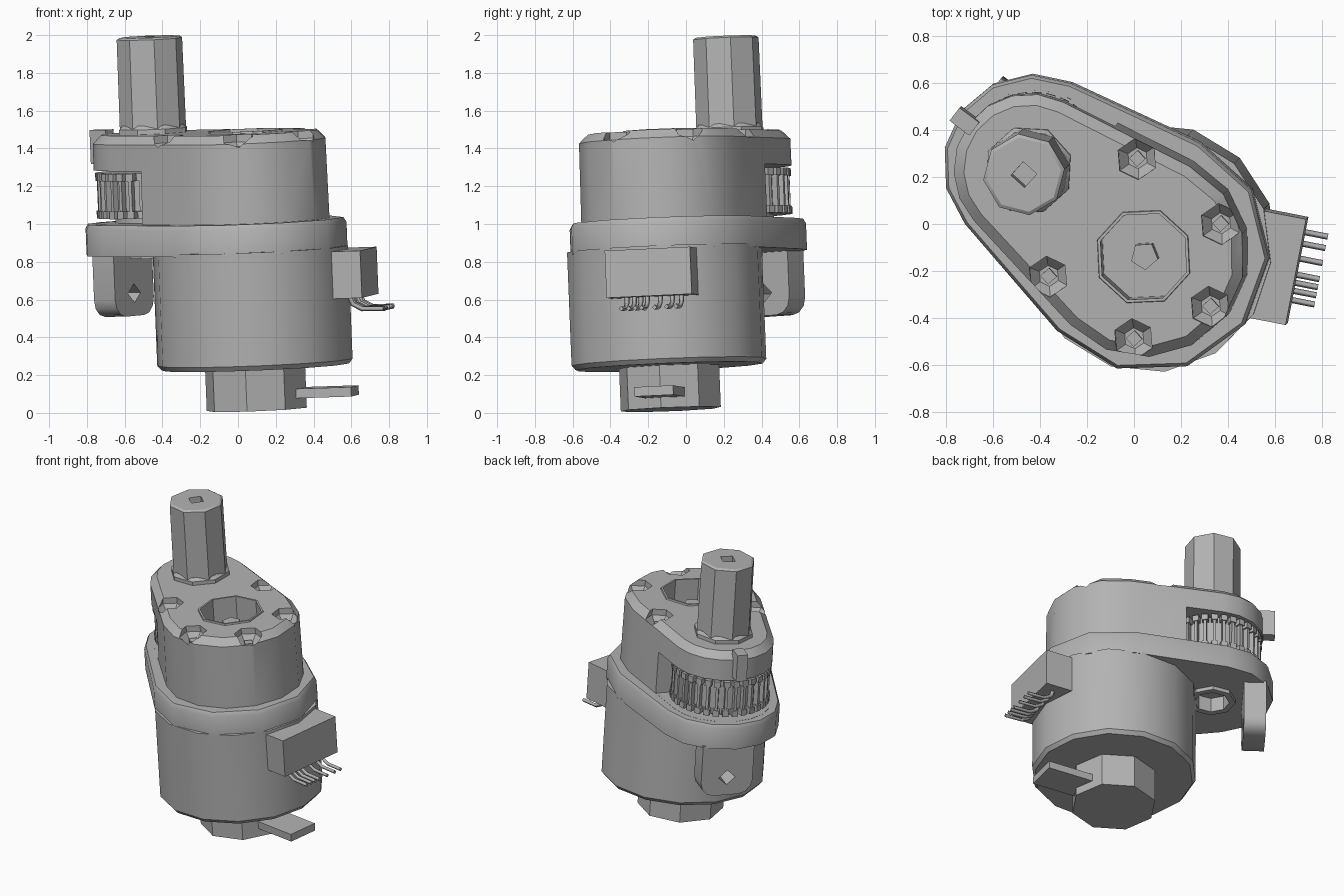
import bpy, bmesh
from math import sin, cos, pi, radians, acos
from mathutils import Matrix

cube = bpy.data.objects.get("Cube")
if cube:
    bpy.data.objects.remove(cube, do_unlink=True)

grey = bpy.data.materials.new("plain_grey")
grey.use_nodes = True
colour = (0.45, 0.45, 0.45, 1)
grey.diffuse_color = colour
grey.node_tree.nodes["Principled BSDF"].inputs["Base Color"].default_value = colour

# Working frame: shaft axis at the origin, motor axis at (D, 0); slightly tilted overall
D = 0.614
TURN = radians(-37)
PLACE = (Matrix.Translation((0, 0, 1)) @ Matrix.Rotation(0.04, 4, 'X')
         @ Matrix.Rotation(-0.04, 4, 'Y') @ Matrix.Translation((-0.43, 0.25, -1))
         @ Matrix.Rotation(TURN, 4, 'Z'))
parts = []


def add(name, data):
    obj = bpy.data.objects.new(name, data)
    bpy.context.collection.objects.link(obj)
    data.materials.append(grey)
    obj.matrix_world = PLACE
    parts.append(obj)
    return obj


def loft_into(bm, rings):
    rows = [[bm.verts.new(p) for p in ring] for ring in rings]
    n = len(rows[0])
    for low, high in zip(rows, rows[1:]):
        for i in range(n):
            j = (i + 1) % n
            bm.faces.new((low[i], low[j], high[j], high[i]))
    bm.faces.new(rows[0][::-1])
    bm.faces.new(rows[-1])


def loft(name, *solids):
    """Make one object from capped stacks of rings."""
    bm = bmesh.new()
    for rings in solids:
        loft_into(bm, rings)
    bmesh.ops.recalc_face_normals(bm, faces=bm.faces)
    mesh = bpy.data.meshes.new(name)
    bm.to_mesh(mesh)
    bm.free()
    return add(name, mesh)


def ring(x, y, r, z, n, rot=0.0):
    return [(x + r * cos(rot + 2 * pi * i / n), y + r * sin(rot + 2 * pi * i / n), z)
            for i in range(n)]


def stack(x, y, n, rot, *levels):
    return [ring(x, y, r, z, n, rot) for r, z in levels]


def hull(r1, r2, z, steps):
    """Outline wrapped round the motor circle r1 and the shaft circle r2."""
    a = pi - acos((r1 - r2) / D)
    arc = [-a + 2 * a * i / steps for i in range(steps + 1)]
    back = [a + 2 * (pi - a) * i / steps for i in range(steps + 1)]
    return ([(D + r1 * cos(t), r1 * sin(t), z) for t in arc]
            + [(r2 * cos(t), r2 * sin(t), z) for t in back])


def box(x0, x1, y0, y1, z0, z1, frame=lambda x, y, z: (x, y, z)):
    return [[frame(x, y, z) for x, y in ((x0, y0), (x1, y0), (x1, y1), (x0, y1))]
            for z in (z0, z1)]


def polar(angle):
    """Frame with its first axis pointing out from the motor axis."""
    c, s = cos(angle), sin(angle)
    return lambda a, v, z: (D + a * c - v * s, a * s + v * c, z)


def cut(target, *solids):
    for solid in solids:
        tool = loft("cutter", solid)
        parts.remove(tool)
        tool.hide_render = True
        bpy.context.view_layer.update()
        mod = target.modifiers.new("cut", 'BOOLEAN')
        mod.operation, mod.solver, mod.object = 'DIFFERENCE', 'EXACT', tool
        bpy.context.view_layer.objects.active = target
        bpy.ops.object.modifier_apply(modifier=mod.name)
        bpy.data.objects.remove(tool, do_unlink=True)


# Motor can and bottom cap
loft("motor_can", stack(D, 0, 14, 0.1, (0.5, 0.245), (0.52, 0.27), (0.52, 0.87)))
loft("bottom_cap", stack(D, 0, 8, radians(71), (0.27, 0.02), (0.27, 0.26)))

# Mounting flange with a bearing recess below the shaft
flange = loft("flange", [hull(0.515, 0.385, 0.855, 6), hull(0.515, 0.385, 0.995, 6),
                         hull(0.5, 0.372, 1.02, 6)])
bearing = loft("bearing_ring", stack(0, 0, 8, 0, (0.15, 0.83), (0.15, 0.87)))
recess = stack(0, 0, 8, 0, (0.11, 0.8), (0.11, 0.93))
cut(flange, recess)
cut(bearing, recess)

# Gear housing: chamfered top, gear window, motor well and screw pockets
housing = loft("gear_housing", [hull(0.435, 0.325, 1.0, 8), hull(0.43, 0.322, 1.445, 8),
                                hull(0.385, 0.277, 1.49, 8)])
well = stack(D, 0, 8, 0.3, (0.195, 1.28), (0.195, 1.6))
screws = [(0, 0.355), (60, 0.355), (-60, 0.355), (131, 0.417), (-131, 0.417)]
spots = [polar(radians(t))(r, 0, 0)[:2] for t, r in screws]
cut(housing, box(-1, 0.18, -1, 1, 1.021, 1.305), well)
for x, y in spots:
    cut(housing, stack(x, y, 6, 0.2, (0.045, 1.40), (0.088, 1.45), (0.088, 1.55)))
loft("screws", *[stack(x, y, 4, 0.6, (0.035, 1.38), (0.035, 1.43)) for x, y in spots])
rim = loft("well_rim", stack(D, 0, 8, 0.3, (0.215, 1.47), (0.208, 1.5)))
cut(rim, well)
loft("motor_pinion", stack(D, 0, 5, 0.4, (0.06, 1.25), (0.06, 1.42)))

# Output gear: core, thin ribs and wider rib ends
teeth = [stack(0, 0, 32, 0, (0.275, 1.05), (0.275, 1.29)),
         stack(0, 0, 16, 0, (0.22, 1.01), (0.22, 1.06))]
TEETH = 32
for i in range(TEETH):
    c, s = cos(2 * pi * i / TEETH), sin(2 * pi * i / TEETH)

    def spoke(x, y, z, c=c, s=s):
        return (x * c - y * s, x * s + y * c, z)
    teeth.append(box(0.26, 0.308, -0.009, 0.009, 1.08, 1.26, spoke))
    for z in (1.05, 1.25):
        teeth.append(box(0.26, 0.315, -0.02, 0.02, z, z + 0.04, spoke))
loft("output_gear", *teeth)

# Output shaft with collar and square socket
loft("shaft_collar", stack(0, 0, 8, 0.2, (0.19, 1.47), (0.19, 1.515), (0.172, 1.535)))
shaft = loft("output_shaft", stack(0, 0, 8, 0, (0.178, 1.31), (0.175, 1.99), (0.16, 2.0)))
cut(shaft, stack(0, 0, 4, 0.7, (0.055, 1.85), (0.055, 2.1)))

# Latch post on the housing rim
loft("latch_post", box(-0.395, -0.29, -0.035, 0.035, 1.33, 1.51))

# Hanging mount tab with rounded lower corners and a diamond hole
W, R, MID, LOW = 0.17, 0.09, 0.035, 0.52
profile = [(MID + W, 0.87), (MID - W, 0.87)]
for side, start in ((-1, pi), (1, 1.5 * pi)):
    for i in range(4):
        t = start + pi / 6 * i
        profile.append((MID + side * (W - R) + R * cos(t), LOW + R + R * sin(t)))
tab = loft("mount_tab", [[(x, y, z) for y, z in profile] for x in (-0.334, -0.194)])
diamond = [(0.055, 0), (0, 0.05), (-0.055, 0), (0, -0.05)]
cut(tab, [[(x, MID + y, 0.64 + z) for y, z in diamond] for x in (-0.5, -0.1)])

# Connector block, terminal blade and bent pins
out = polar(radians(26))
loft("connector_block", box(0.4, 0.63, -0.2, 0.26, 0.6, 0.85, out))
loft("terminal_blade", box(0.15, 0.53, -0.09, 0.12, 0.075, 0.125, out))
pins = bpy.data.curves.new("connector_pins", 'CURVE')
pins.dimensions = '3D'
pins.bevel_depth = 0.013
pins.bevel_resolution = 0
pins.use_fill_caps = True
for v in (0.19, 0.14, 0.075, 0.005, -0.03, -0.065, -0.105):
    line = pins.splines.new('POLY')
    path = [(0.54, 0.62), (0.56, 0.565), (0.61, 0.538), (0.725, 0.535)]
    line.points.add(len(path) - 1)
    for point, (a, z) in zip(line.points, path):
        point.co = (*out(a, v, z), 1)
add("connector_pins", pins)

# Smooth the gentle curves, keep hard edges
bpy.ops.object.select_all(action='DESELECT')
for obj in parts:
    if obj.type == 'MESH':
        obj.select_set(True)
        bpy.context.view_layer.objects.active = obj
bpy.ops.object.shade_smooth_by_angle(angle=radians(35))
